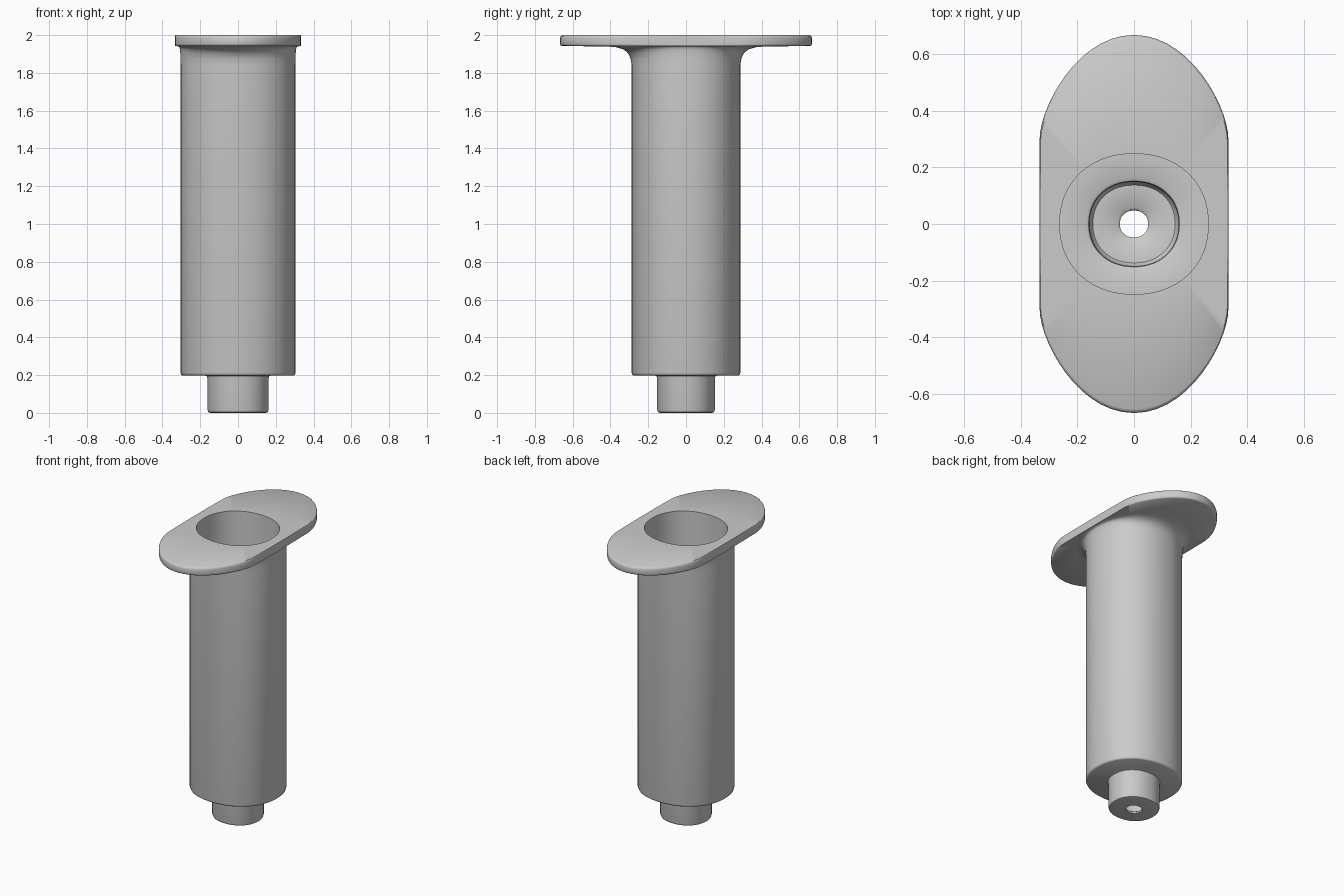
import bpy, bmesh, math
from mathutils import Vector
from mathutils.geometry import interpolate_bezier

if "Cube" in bpy.data.objects:
    bpy.data.objects.remove(bpy.data.objects["Cube"])

# Quarter outline of the oval flange: straight side, then a rounded end
K = 14
quarter = [(0.333, 0.333 * math.tan(math.atan2(0.3, 0.333) * i / K)) for i in range(K)]
end = interpolate_bezier(Vector((0.333, 0.3, 0)), Vector((0.333, 0.41, 0)),
                         Vector((0.2, 0.667, 0)), Vector((0, 0.667, 0)), K + 1)
quarter += [(p.x, p.y) for p in end]
half = quarter + [(-x, y) for x, y in quarter[-2::-1]]
plate = half + [(x, -y) for x, y in half[-2:0:-1]]
angles = [math.atan2(y, x) for x, y in plate]


def round_section(a, ratio=0.945, n=2.15):
    """Slightly squared ellipse sampled at the flange angles."""
    pts = []
    for t in angles:
        c, s = math.cos(t), math.sin(t)
        r = ((abs(c) / a) ** n + (abs(s) / (a * ratio)) ** n) ** (-1 / n)
        pts.append((r * c, r * s))
    return pts


def blend(p, q, t):
    return [(a[0] + (b[0] - a[0]) * t, a[1] + (b[1] - a[1]) * t) for a, b in zip(p, q)]


tube = round_section(0.304)

# Closed loop of sections: drain hole, outer skin, flange, then bore and recess
rings = [(round_section(r), z) for r, z in (
    (0.05, 0.0), (0.145, 0.0), (0.157, 0.004), (0.162, 0.018),
    (0.162, 0.182), (0.165, 0.194), (0.175, 0.198),
    (0.294, 0.198), (0.301, 0.202), (0.304, 0.212), (0.304, 1.84))]
rings += [(blend(tube, plate, t), z) for t, z in (
    (0.015, 1.875), (0.05, 1.905), (0.12, 1.925), (0.22, 1.936), (0.35, 1.94),
    (0.97, 1.942), (0.992, 1.946), (1.0, 1.955), (1.0, 1.985), (0.99, 1.995), (0.965, 2.0))]
rings += [(round_section(r), z) for r, z in (
    (0.262, 2.0), (0.262, 0.215), (0.17, 0.215), (0.16, 0.21), (0.157, 0.195),
    (0.155, 0.035), (0.145, 0.022), (0.06, 0.02), (0.05, 0.012))]

bm = bmesh.new()
loops = [[bm.verts.new((x, y, z)) for x, y in pts] for pts, z in rings]
for lower, upper in zip(loops, loops[1:] + loops[:1]):
    for i in range(len(plate)):
        j = (i + 1) % len(plate)
        bm.faces.new((lower[i], lower[j], upper[j], upper[i]))
bmesh.ops.recalc_face_normals(bm, faces=bm.faces)

# Flanged tube holder
mesh = bpy.data.meshes.new("flanged_tube_holder")
bm.to_mesh(mesh)
bm.free()
holder = bpy.data.objects.new("flanged_tube_holder", mesh)
bpy.context.collection.objects.link(holder)
bpy.context.view_layer.objects.active = holder
holder.select_set(True)
bpy.ops.object.shade_smooth_by_angle(angle=math.radians(50))
